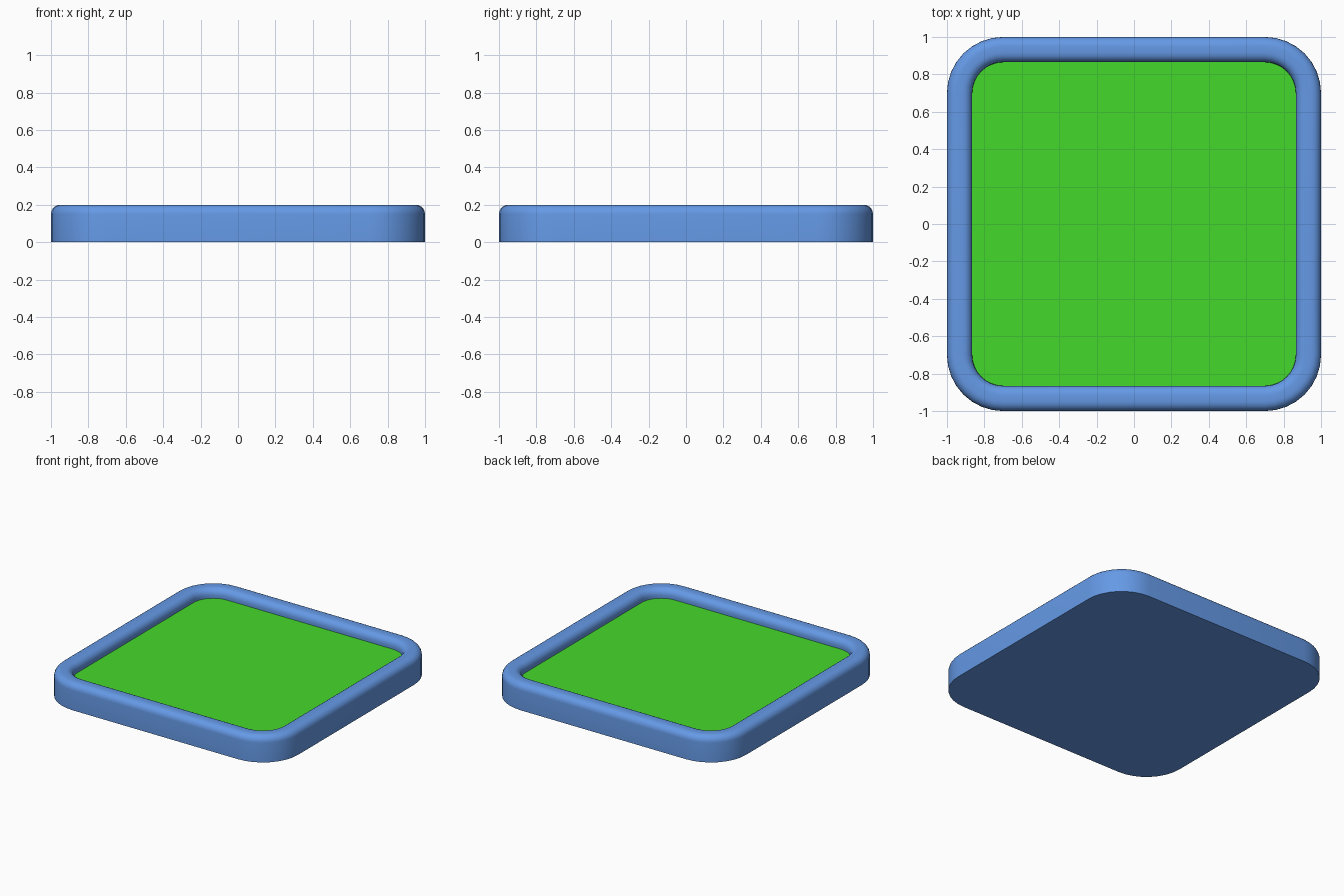
import bpy, bmesh
from math import sin, cos, pi, radians

if "Cube" in bpy.data.objects:
    bpy.data.objects.remove(bpy.data.objects["Cube"])

CORE = 0.70       # half distance between corner arc centres
OUTER = 0.30      # outer corner radius
INNER = 0.165     # recess corner radius
HEIGHT = 0.20
FLOOR = 0.13      # height of the recessed panel
ROUND = 0.05      # rounding of the rim edges
CORNER_SEGS = 8
ROUND_SEGS = 5


def loop_verts(bm, radius, z):
    """Rounded-square ring of vertices."""
    verts = []
    for q, (sx, sy) in enumerate([(1, 1), (-1, 1), (-1, -1), (1, -1)]):
        for i in range(CORNER_SEGS + 1):
            a = pi / 2 * (q + i / CORNER_SEGS)
            verts.append(bm.verts.new((sx * CORE + radius * cos(a),
                                       sy * CORE + radius * sin(a), z)))
    return verts


def finish(bm, name, color):
    mesh = bpy.data.meshes.new(name)
    bm.to_mesh(mesh)
    bm.free()
    obj = bpy.data.objects.new(name, mesh)
    bpy.context.collection.objects.link(obj)
    mat = bpy.data.materials.new(name + "_color")
    mat.diffuse_color = color
    mat.use_nodes = True
    mat.node_tree.nodes["Principled BSDF"].inputs["Base Color"].default_value = mat.diffuse_color
    mesh.materials.append(mat)
    bpy.ops.object.select_all(action='DESELECT')
    obj.select_set(True)
    bpy.context.view_layer.objects.active = obj
    bpy.ops.object.shade_smooth_by_angle(angle=radians(35))
    return obj


# Rim cross-section: up the outside, over the rounded top, down into the recess
profile = [(OUTER, 0.0)]
for centre, start in ((OUTER - ROUND, 0), (INNER + ROUND, pi / 2)):
    for i in range(ROUND_SEGS + 1):
        a = start + pi / 2 * i / ROUND_SEGS
        profile.append((centre + ROUND * cos(a), HEIGHT - ROUND + ROUND * sin(a)))
profile.append((INNER, FLOOR))

# Tray: bottom and rim
bm = bmesh.new()
rings = [loop_verts(bm, r, z) for r, z in profile]
n = len(rings[0])
for low, high in zip(rings, rings[1:]):
    for i in range(n):
        j = (i + 1) % n
        bm.faces.new((low[i], low[j], high[j], high[i]))
bm.faces.new(rings[0][::-1])
finish(bm, "tray", (0.13, 0.32, 0.79, 1))

# Green panel closing the recess
bm = bmesh.new()
bm.faces.new(loop_verts(bm, INNER, FLOOR))
finish(bm, "recessed_panel", (0.06, 0.69, 0.025, 1))
